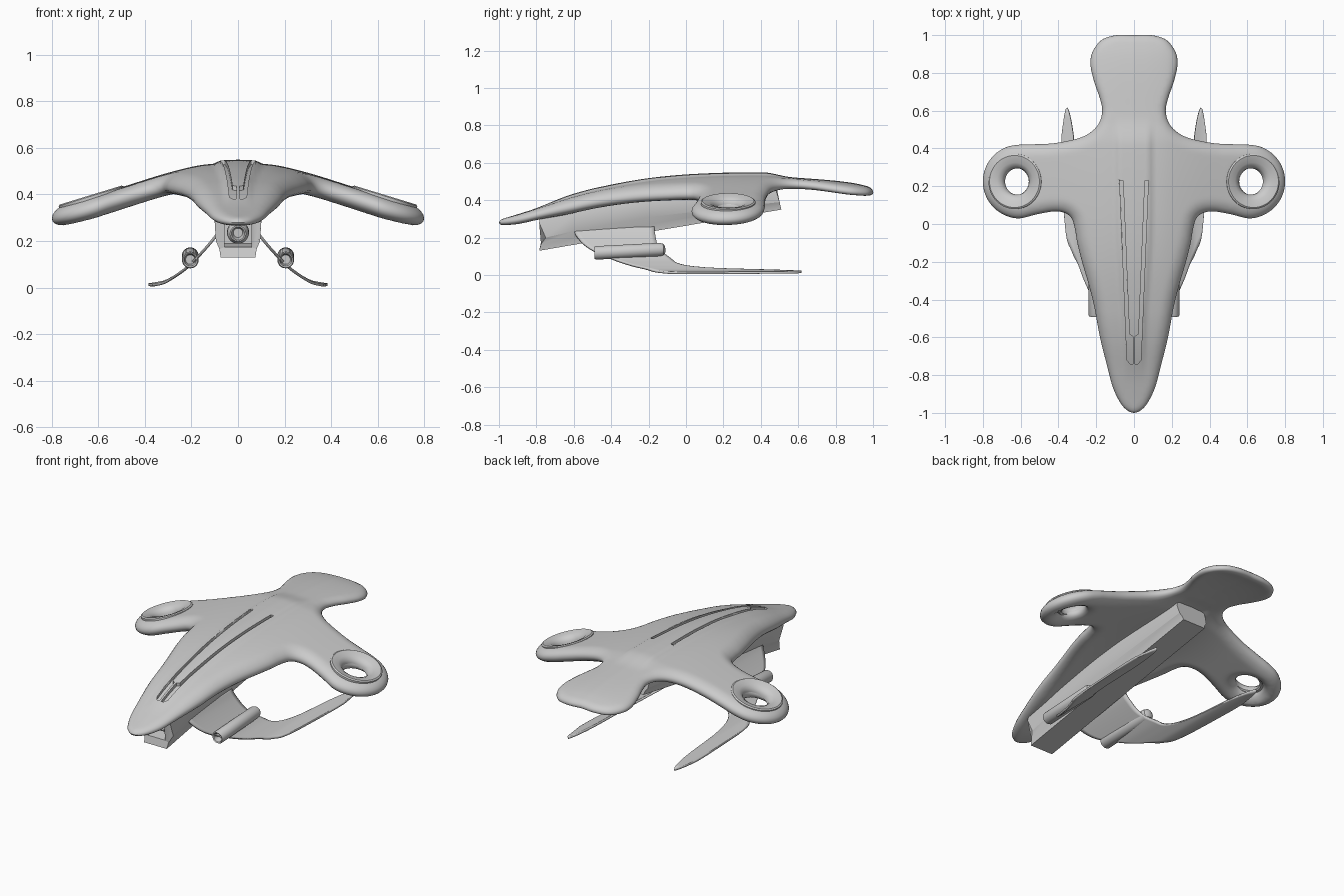
import bpy, bmesh, math
from mathutils import Vector, Matrix, geometry, kdtree

if "Cube" in bpy.data.objects:
    bpy.data.objects.remove(bpy.data.objects["Cube"])


def interp(tab, t):
    """Smooth (Hermite) lookup in a table of (t, value...) rows; returns the first value."""
    t = min(max(t, tab[0][0]), tab[-1][0])
    i = max(k for k in range(len(tab) - 1) if tab[k][0] <= t)
    def slope(k):
        a, b = tab[max(k - 1, 0)], tab[min(k + 1, len(tab) - 1)]
        return (b[1] - a[1]) / (b[0] - a[0])
    (x0, y0), (x1, y1) = tab[i], tab[i + 1]
    w = x1 - x0
    s = (t - x0) / w
    return ((2*s**3 - 3*s*s + 1) * y0 + (s**3 - 2*s*s + s) * w * slope(i)
            + (3*s*s - 2*s**3) * y1 + (s**3 - s*s) * w * slope(i + 1))


def smooth(a, b, t):
    s = min(max((t - a) / (b - a), 0), 1)
    return s * s * (3 - 2 * s)


def make(name, verts, faces, angle=35):
    me = bpy.data.meshes.new(name)
    me.from_pydata([tuple(v) for v in verts], [], faces)
    me.validate()
    bm = bmesh.new()
    bm.from_mesh(me)
    bmesh.ops.delete(bm, geom=[v for v in bm.verts if not v.link_faces], context='VERTS')
    bmesh.ops.recalc_face_normals(bm, faces=bm.faces)
    bm.to_mesh(me)
    bm.free()
    ob = bpy.data.objects.new(name, me)
    bpy.context.collection.objects.link(ob)
    bpy.ops.object.select_all(action='DESELECT')
    ob.select_set(True)
    bpy.context.view_layer.objects.active = ob
    bpy.ops.object.shade_smooth_by_angle(angle=math.radians(angle))
    return ob


def loft(name, rings, angle=35, closed=True):
    n = len(rings[0])
    faces = [(i*n + j, i*n + (j+1) % n, (i+1)*n + (j+1) % n, (i+1)*n + j)
             for i in range(len(rings) - 1) for j in range(n if closed else n - 1)]
    if closed:
        faces += [tuple(range(n)), tuple(range((len(rings) - 1) * n, len(rings) * n))]
    return make(name, [v for r in rings for v in r], faces, angle)


def lathe(name, profile, mat, n=40, loop=False):
    """Revolve (radius, height) points about local z."""
    m = len(profile)
    verts = [mat @ Vector((r * math.cos(2*math.pi*k/n), r * math.sin(2*math.pi*k/n), h))
             for k in range(n) for r, h in profile]
    faces = [(k*m + j, k*m + (j+1) % m, (k+1) % n * m + (j+1) % m, (k+1) % n * m + j)
             for k in range(n) for j in range(m if loop else m - 1)]
    if not loop:
        faces += [tuple(k*m for k in range(n)), tuple(k*m + m - 1 for k in range(n))]
    return make(name, verts, faces)


def cut(ob, cutter):
    cutter.hide_render = True
    cutter.hide_set(True)
    mod = ob.modifiers.new("cut", 'BOOLEAN')
    mod.operation, mod.solver, mod.object = 'DIFFERENCE', 'EXACT', cutter


# Hull surface: spine height, sideways droop, thickness
SPINE = [(-1, .295), (-.9, .325), (-.79, .36), (-.62, .417), (-.46, .459), (-.2, .506), (.07, .53),
         (.42, .537), (.55, .524), (.77, .507), (.9, .491), (1, .468)]
DROOP = [(0, 0), (.1, -.005), (.18, -.015), (.31, -.047), (.48, -.1), (.63, -.147), (.8, -.193)]
THICK = [(-1, .03), (-.9, .05), (-.79, .06), (-.6, .085), (0, .09), (.4, .085), (.55, .055), (1, .045)]


def top(x, y):
    w = .035 + .04 * smooth(-.75, .1, y)
    ridge = .012 * (1 - smooth(w, w + .03, abs(x))) * smooth(-.85, -.6, y) * (1 - smooth(.4, .58, y))
    return interp(SPINE, y) + interp(DROOP, abs(x)) + ridge


# Hull plan outline, tail to nose
half = [(0, 1), (.09, 1), (.17, .975), (.22, .91), (.23, .84), (.21, .75), (.182, .67), (.168, .6),
        (.185, .535), (.23, .485), (.3, .452), (.42, .428), (.53, .422)]
half += [(.605 + .195 * math.cos(math.radians(a)), .225 + .195 * math.sin(math.radians(a)))
         for a in range(90, -91, -20)]
half += [(.52, .05), (.43, .066), (.37, .06), (.33, .03), (.312, -.03), (.3, -.1), (.275, -.2), (.24, -.32),
         (.21, -.44), (.18, -.6), (.14, -.76), (.11, -.87), (.07, -.95), (.035, -.987), (0, -1)]
ctrl = [Vector(p) for p in half + [(-x, y) for x, y in half[-2:0:-1]]]
loop = []
for i in range(len(ctrl)):
    a, b, c, d = (ctrl[(i + k) % len(ctrl)] for k in (-1, 0, 1, 2))
    steps = max(2, round((c - b).length / .014))
    for k in range(steps):
        s = k / steps
        loop.append(.5 * (2*b + (c - a) * s + (2*a - 5*b + 4*c - d) * s*s + (3*b - a - 3*c + d) * s**3))


def circle(cx, r, n=48):
    return [Vector((cx + r * math.cos(2*math.pi*k/n), .225 + r * math.sin(2*math.pi*k/n))) for k in range(n)]


loops = [loop] + [circle(sx * .63, .073) for sx in (-1, 1)]
pts, edges = [], []
for lp in loops:
    base = len(pts)
    pts += lp
    edges += [(base + k, base + (k + 1) % len(lp)) for k in range(len(lp))]
kd = kdtree.KDTree(len(edges) * 4)
for n, (a, b) in enumerate(edges):
    for k in range(4):
        kd.insert(pts[a].lerp(pts[b], k / 4).to_3d(), n * 4 + k)
kd.balance()
edge_dist = lambda p: kd.find((p[0], p[1], 0))[2]

# inset rings give a clean rounded rim, grid fills the middle
for d in (.004, .013, .027):
    ring = [q for sx in (-1, 1) for q in circle(sx * .63, .073 + d)]
    for i, p in enumerate(loop):
        t = (loop[(i + 1) % len(loop)] - loop[i - 1]).normalized()
        ring.append(p + d * Vector((t.y, -t.x)))
    pts += [q for q in ring if edge_dist(q) > d * .85]
G = .015
for i in range(-54, 55):
    for j in range(-67, 68):
        p = Vector((i * G, j * G))
        if edge_dist(p) > .036:
            pts.append(p)
v2, _, tris = geometry.delaunay_2d_cdt(pts, edges, [], 1, 1e-6)[:3]

verts, low, n = [], {}, len(v2)
bottom = []
for i, p in enumerate(v2):
    d = edge_dist(p)
    th = interp(THICK, p.y)
    h = math.sqrt(1 - (1 - min(d / (th * .8), 1)) ** 2) * th / 2
    mid = top(p.x, p.y) - th / 2
    verts.append((p.x, p.y, mid + (h if d > 1e-3 else 0)))
    low[i] = i
    if d > 1e-3:
        low[i] = n + len(bottom)
        bottom.append((p.x, p.y, mid - h))
faces = []
for f in tris:
    c = sum((v2[i] for i in f), Vector((0, 0))) / 3
    if (Vector((abs(c.x), c.y)) - Vector((.63, .225))).length > .0725:
        faces += [tuple(f), tuple(low[i] for i in reversed(f))]
hull = make("hull", verts + bottom, faces, 50)

# Spine grooves cut into the hull
gv, gf = [], []
ys = [-.74, -.72, -.66, -.595, -.585] + [-.5 + .0913 * k for k in range(9)]
for sx in (-1, 1):
    base = len(gv)
    for y in ys:
        s = (y + .74) / .97
        xo = .036 + .04 * s - (.014 if y == -.74 else 0)
        xi = .006 if y < -.59 else xo - .018
        z = top(0, y)
        gv += [(sx*xi, y, z - .02), (sx*xo, y, z - .02), (sx*xo, y, z + .03), (sx*xi, y, z + .03)]
    gf += [(base + 4*i + j, base + 4*i + (j+1) % 4, base + 4*i + 4 + (j+1) % 4, base + 4*i + 4 + j)
           for i in range(len(ys) - 1) for j in range(4)]
    e = base + 4 * len(ys) - 4
    gf += [(base, base+1, base+2, base+3), (e, e+1, e+2, e+3)]
cut(hull, make("groove_cutter", gv, gf))

# Keel: five-level cross-section lofted along the body
HW = (.075, .08, .095, .1, .09)
stations = [[(-.785, .13), (-.775, .165), (-.75, .2), (-.785, .28), (-.78, .315)],
            [(-.6, .162), (-.6, .2), (-.6, .235), (-.6, .325), (-.6, .36)],
            [(-.2, .23), (-.2, .27), (-.2, .31), (-.2, .39), (-.2, .45)],
            [(.51, .35), (.505, .37), (.50, .39), (.485, .44), (.48, .485)]]
keel = loft("keel", [[(w, y, z) for w, (y, z) in zip(HW, s)] +
                     [(-w, y, z) for w, (y, z) in reversed(list(zip(HW, s)))] for s in stations], 20)
mouth = [[(sx * .057, y, z + dz) for sx, z in ((-1, .17), (1, .17), (1, .28), (-1, .28))]
         for y, dz in ((-.85, -.005), (-.64, .02))]
cut(keel, loft("mouth_cutter", mouth))

# Nose gun inside the keel mouth
lathe("nose_gun", [(.04, 0), (.048, .03), (.046, .07), (.034, .09), (.028, .09), (.02, .06)],
      Matrix.Translation((0, -.645, .24)) @ Matrix.Rotation(math.radians(95), 4, 'X'), 24)

# Fin shape rows: x, z, leading y, trailing y
FIN = [(.07, .26, -.6, -.17), (.1, .215, -.59, -.165), (.16, .145, -.52, -.145), (.22, .085, -.39, -.08),
       (.265, .052, -.29, -.02), (.295, .033, -.21, .14), (.315, .022, -.175, .42), (.335, .016, -.13, .56),
       (.355, .012, -.08, .618), (.37, .01, .05, .57), (.385, .01, .38, .46)]
for side, sx in (("left", -1), ("right", 1)):
    rows = []
    for k in range(41):
        x = .07 + .315 * k / 40
        z, a, b = (interp([(r[0], r[c]) for r in FIN], x) for c in (1, 2, 3))
        rows.append([(sx * x, a + (b - a) * j / 16, z + .008 * max(0, a + (b - a) * j / 16)) for j in range(17)])
    fin = loft(side + "_fin", rows, 60, False)
    sol = fin.modifiers.new("thickness", 'SOLIDIFY')
    sol.thickness, sol.offset = .012, 0

    # Pod carried on the fin, open at the front
    lathe(side + "_pod", [(.02, .04), (.026, .004), (.032, 0), (.036, .008), (.036, .35), (.03, .37), (.015, .38)],
          Matrix.Translation((sx * .205, -.49, .118)) @ Matrix.Rotation(math.radians(-87), 4, 'X'), 28)

    # Raised collar around the wing opening
    lathe(side + "_wing_collar", [(.146, -.03), (.146, .004), (.138, .009), (.1, .001), (.08, -.012), (.07, -.03),
                                  (.07, -.05), (.08, -.055)],
          Matrix.Translation((sx * .63, .225, top(.63, .225))) @ Matrix.Rotation(sx * math.radians(17), 4, 'Y'),
          56, True)
